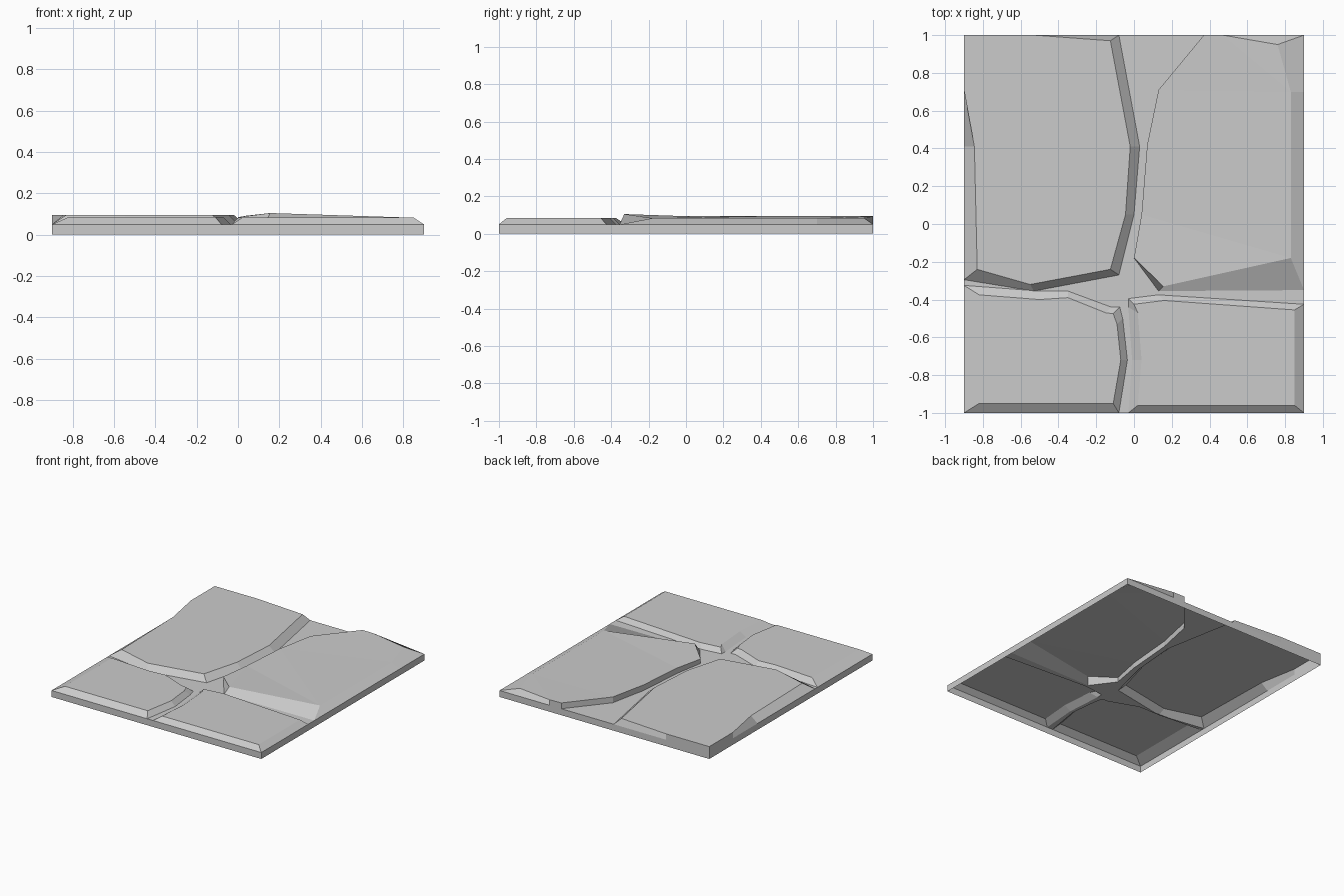
import bpy, bmesh

if "Cube" in bpy.data.objects:
    bpy.data.objects.remove(bpy.data.objects["Cube"])

FLOOR = 0.05          # height of the grout bed and of the outer skirt


def make(name, loops_faces):
    """Object from a list of faces, each a list of 3D points; shared points are welded."""
    bm = bmesh.new()
    for pts in loops_faces:
        bm.faces.new([bm.verts.new(p) for p in pts])
    bmesh.ops.remove_doubles(bm, verts=bm.verts, dist=0.0005)
    bmesh.ops.triangulate(bm, faces=[f for f in bm.faces if len(f.verts) > 4])
    me = bpy.data.meshes.new(name)
    bm.to_mesh(me)
    bm.free()
    ob = bpy.data.objects.new(name, me)
    bpy.context.collection.objects.link(ob)
    return ob


def stone(name, base, top, height):
    """Chamfered slab: base outline on the grout, top outline above it (clockwise lists)."""
    b = [(x, y, FLOOR) for x, y in base][::-1]
    t = [p if len(p) == 3 else (*p, height) for p in top][::-1]
    faces = [t]
    for i in range(len(b)):
        j = (i + 1) % len(b)
        faces.append([b[i], b[j], t[j], t[i]])
    return make(name, faces)


# Each base outline starts with the points that border the groove
back_left = [(-.08, 1), (.03, .41), (0, .05), (-.08, -.27), (-.53, -.355), (-.9, -.295),
             (-.9, .41), (-.9, .71), (-.9, 1), (-.53, 1)]
front_left = [(-.9, -.325), (-.5, -.355), (-.35, -.355), (-.12, -.44), (-.075, -.44),
              (-.06, -.5), (-.035, -.72), (-.08, -1), (-.9, -1)]
front_right = [(-.03, -1), (-.01, -.72), (-.03, -.44), (-.03, -.395), (.13, -.375),
               (.9, -.425), (.9, -1)]
back_right = [(.9, -.35), (.13, -.355), (0, -.18), (.04, .05), (.07, .42), (.13, .71),
              (.37, 1), (.47, 1), (.9, 1), (.9, .7)]

# Four paving stones
stone("back_left_stone", back_left,
      [(-.125, .97), (-.02, .41), (-.045, .05), (-.125, -.24), (-.55, -.32), (-.83, -.24),
       (-.845, .41), (-.9, .71), (-.9, 1), (-.53, 1)], .096)
stone("front_left_stone", front_left,
      [(-.82, -.375), (-.5, -.4), (-.35, -.39), (-.15, -.47), (-.11, -.475),
       (-.09, -.53), (-.07, -.72), (-.11, -.95), (-.82, -.95)], .085)
stone("front_right_stone", front_right,
      [(.02, -.96), (.04, -.72), (.02, -.47), (.0, -.425), (.16, -.405),
       (.85, -.455), (.85, -.96)], .083)
stone("back_right_stone", back_right,
      [(.83, -.18, .083), (.155, -.33, .105), (0, -.18, .085), (.04, .05, .092),
       (.07, .42, .094), (.13, .71, .095), (.37, 1, .095), (.47, 1, .093),
       (.76, .95, .085), (.83, .7, .083)], .09)

# Cross-shaped grout bed between the stones
cross = back_left[:6] + front_left[:8] + front_right[:6] + back_right[:7]
make("grout_bed", [[(x, y, FLOOR) for x, y in cross]])

# Outer skirt, open underneath
c = [(-.9, -1), (.9, -1), (.9, 1), (-.9, 1)]
make("outer_skirt", [[(*c[i - 1], 0), (*c[i], 0), (*c[i], FLOOR), (*c[i - 1], FLOOR)]
                     for i in range(4)])
